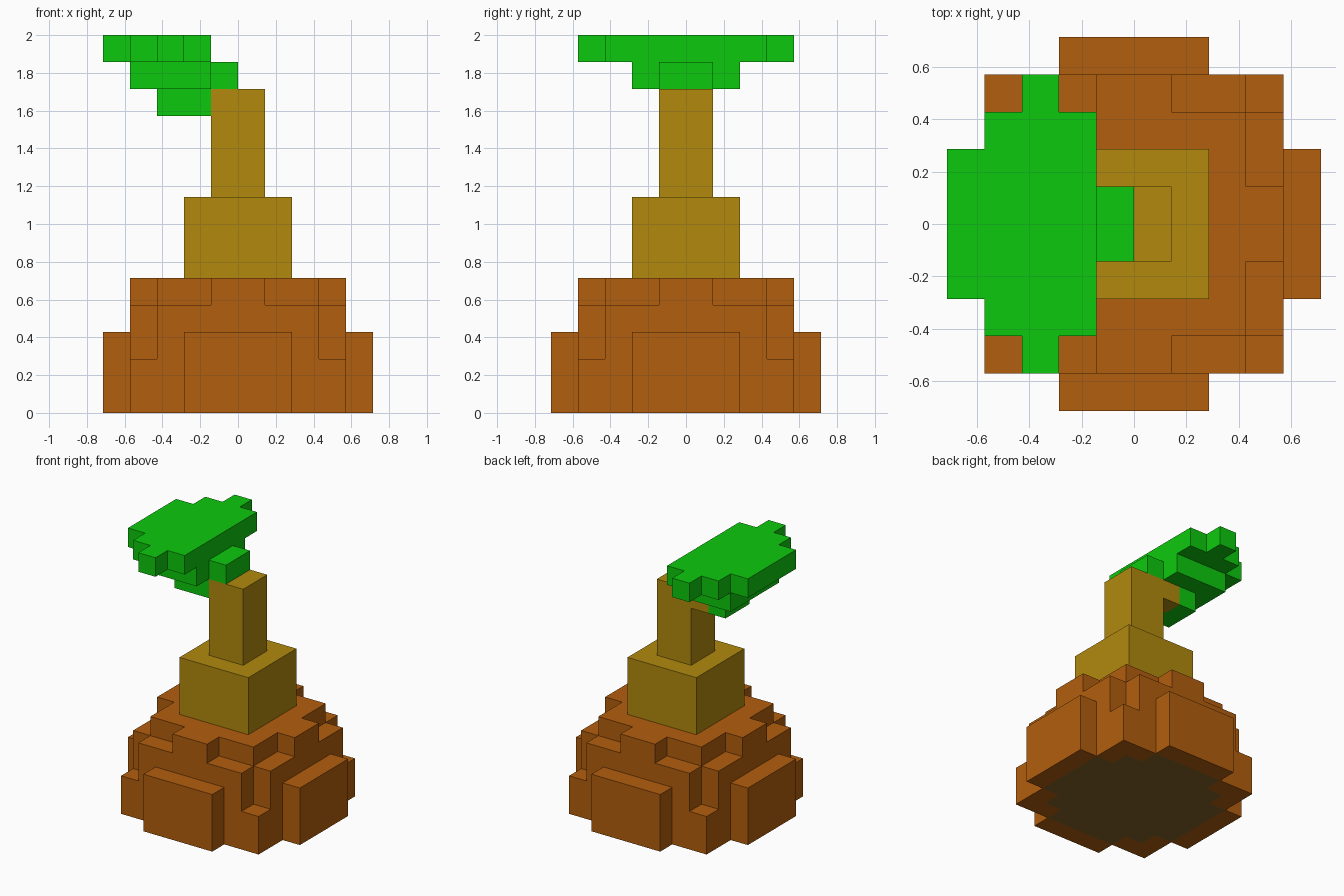
import bpy, bmesh, math
from mathutils import Vector

if "Cube" in bpy.data.objects:
    bpy.data.objects.remove(bpy.data.objects["Cube"])

U = 1 / 7  # one block; the model is 14 blocks high


def material(name, rgb):
    m = bpy.data.materials.new(name)
    m.diffuse_color = (*rgb, 1)
    m.use_nodes = True
    m.node_tree.nodes["Principled BSDF"].inputs["Base Color"].default_value = m.diffuse_color
    return m


ORANGE = material("terracotta brown", (0.45, 0.112, 0.004))
GOLD = material("golden wood", (0.445, 0.254, 0.0044))
GREEN = material("leaf green", (0.004, 0.584, 0.004))
SOIL = material("dark soil", (0.231, 0.122, 0.020))


def box(x0, x1, y0, y1, z0, z1):
    return {(x, y, z) for x in range(x0, x1) for y in range(y0, y1) for z in range(z0, z1)}


def slab(hx, hy, z0, z1):
    """Box centred on the vertical axis."""
    return box(-hx, hx, -hy, hy, z0, z1)


def cross(a, b, z0, z1):
    """Two centred boxes at right angles."""
    return slab(a, b, z0, z1) | slab(b, a, z0, z1)


def block_object(name, cells, mats, rule=None):
    """Outer skin of a set of blocks, with flat regions merged."""
    bm = bmesh.new()
    for c in cells:
        for axis in range(3):
            for s in (-1, 1):
                n = [0, 0, 0]
                n[axis] = s
                if tuple(c[i] + n[i] for i in range(3)) in cells:
                    continue
                n = Vector(n)
                p = Vector([0, 0, 0])
                p[(axis + 1) % 3] = 0.5
                q = n.cross(p)
                mid = Vector(c) + Vector((0.5, 0.5, 0.5)) + n * 0.5
                f = bm.faces.new([bm.verts.new((mid + d) * U)
                                  for d in (p + q, q - p, -p - q, p - q)])
                if rule:
                    f.material_index = rule(c, n)
    bmesh.ops.remove_doubles(bm, verts=bm.verts, dist=1e-4)
    bmesh.ops.dissolve_limit(bm, angle_limit=math.radians(1), verts=bm.verts,
                             edges=bm.edges, delimit={'MATERIAL'})
    me = bpy.data.meshes.new(name)
    bm.to_mesh(me)
    bm.free()
    for m in mats:
        me.materials.append(m)
    ob = bpy.data.objects.new(name, me)
    bpy.context.collection.objects.link(ob)
    return ob


# Base mound: square foot, side plates, notched corners and stepped top
base = (slab(4, 4, 0, 2) | cross(5, 2, 0, 3) | cross(4, 3, 2, 4)
        | slab(3, 3, 4, 5) | cross(4, 1, 4, 5))


def soil_underneath(c, n):
    """Soil shows on the underside, one block in from the rim."""
    x, y, z = c
    inner = all(k in base for k in ((x + 1, y, z), (x - 1, y, z), (x, y + 1, z), (x, y - 1, z)))
    return int(n.z < 0 and z == 0 and inner)


block_object("base_mound", base, [ORANGE, SOIL], soil_underneath)

# Trunk: wide lower block, narrow upper post and a stub branch behind
block_object("trunk_lower", slab(2, 2, 5, 8), [GOLD])
block_object("trunk_upper", slab(1, 1, 8, 12) | box(-2, -1, 0, 1, 11, 12), [GOLD])

# Leaves: stepped canopy leaning to the left
leaves = (box(-5, -1, -2, 2, 13, 14) | box(-4, -1, -3, 3, 13, 14) | box(-3, -2, -4, 4, 13, 14)
          | box(-4, -1, -2, 2, 12, 13) | box(-1, 0, -1, 1, 12, 13)
          | box(-3, -2, -1, 1, 11, 12) | box(-2, -1, -1, 0, 11, 12))
block_object("leaf_canopy", leaves, [GREEN])
